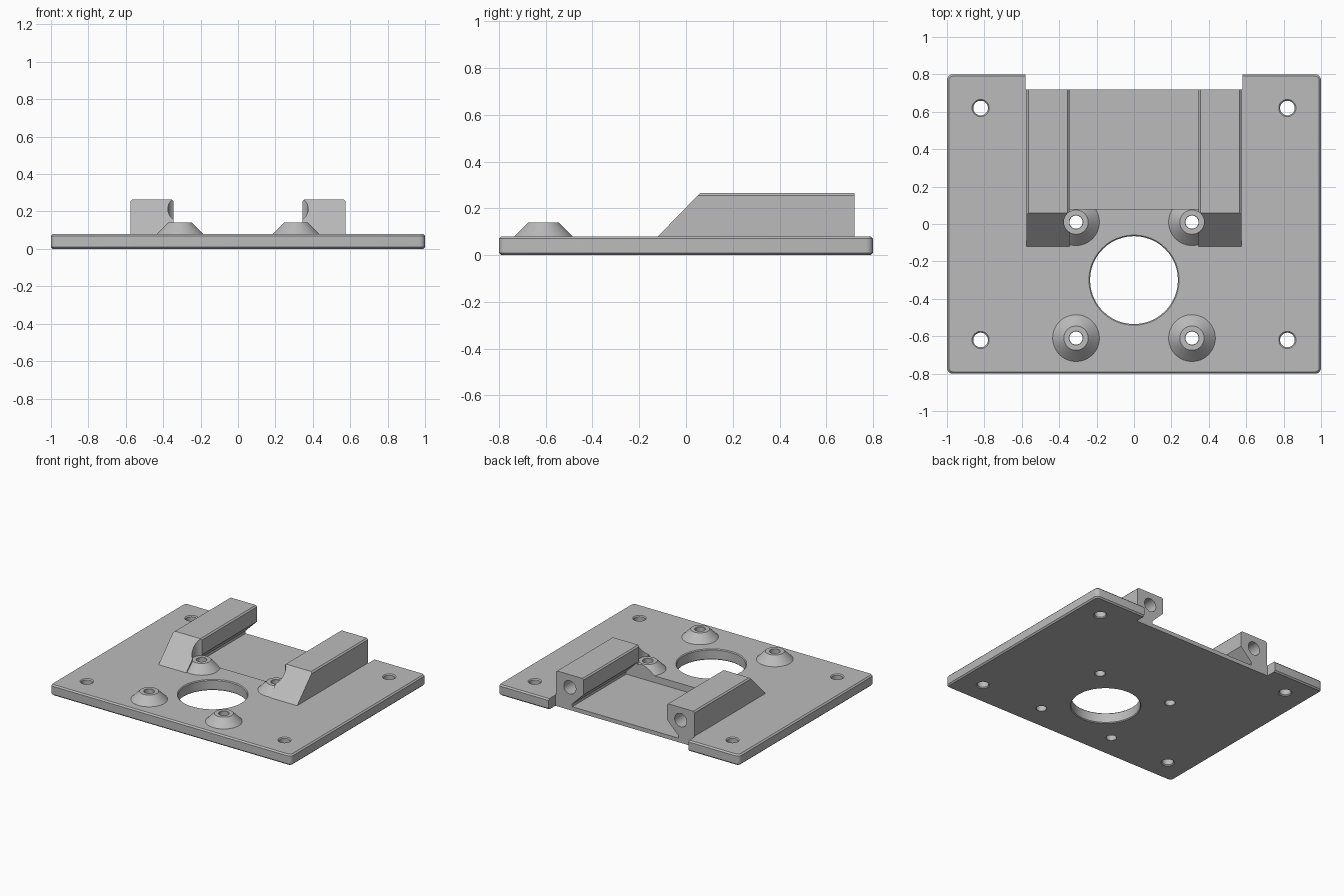
import bpy, bmesh, math

if "Cube" in bpy.data.objects:
    bpy.data.objects.remove(bpy.data.objects["Cube"], do_unlink=True)

grey = bpy.data.materials.new("plain grey")
grey.use_nodes = True
colour = (0.5, 0.5, 0.5, 1)
grey.diffuse_color = colour
grey.node_tree.nodes["Principled BSDF"].inputs["Base Color"].default_value = colour

PLATE_TOP = 0.08
POST_TOP = 0.14
POSTS = [(x, y) for x in (-0.31, 0.31) for y in (-0.61, 0.01)]
SCREWS = [(x, y) for x in (-0.82, 0.82) for y in (-0.62, 0.62)]


def finish(name, bm):
    bmesh.ops.recalc_face_normals(bm, faces=bm.faces)
    mesh = bpy.data.meshes.new(name)
    bm.to_mesh(mesh)
    bm.free()
    mesh.materials.append(grey)
    obj = bpy.data.objects.new(name, mesh)
    bpy.context.collection.objects.link(obj)
    return obj


def prism(name, points, offset):
    """Extrude a flat outline along an offset vector."""
    bm = bmesh.new()
    face = bm.faces.new([bm.verts.new(p) for p in points])
    out = bmesh.ops.extrude_face_region(bm, geom=[face])
    moved = [v for v in out["geom"] if isinstance(v, bmesh.types.BMVert)]
    bmesh.ops.translate(bm, verts=moved, vec=offset)
    return finish(name, bm)


def lathe(name, profile, x, y, sides=48):
    """Stack rings of (radius, height) into a closed solid."""
    bm = bmesh.new()
    rings = []
    for r, z in profile:
        angles = [math.tau * i / sides for i in range(sides)]
        rings.append([bm.verts.new((x + r * math.cos(a), y + r * math.sin(a), z)) for a in angles])
    for low, high in zip(rings, rings[1:]):
        for i in range(sides):
            j = (i + 1) % sides
            bm.faces.new((low[i], low[j], high[j], high[i]))
    bm.faces.new(rings[0])
    bm.faces.new(rings[-1])
    return finish(name, bm)


def bevel(obj, width, segments, rule):
    """Bevel the edges whose two end points satisfy the rule."""
    bm = bmesh.new()
    bm.from_mesh(obj.data)
    edges = [e for e in bm.edges if rule(e.verts[0].co, e.verts[1].co)]
    bmesh.ops.bevel(bm, geom=edges, offset=width, segments=segments,
                    profile=0.5, affect='EDGES')
    bm.to_mesh(obj.data)
    bm.free()


def cut(obj, cutters):
    """Subtract the cutters and keep the resulting mesh."""
    for cutter in cutters:
        mod = obj.modifiers.new("cut", 'BOOLEAN')
        mod.operation = 'DIFFERENCE'
        mod.solver = 'EXACT'
        mod.object = cutter
    bpy.context.view_layer.update()
    graph = bpy.context.evaluated_depsgraph_get()
    mesh = bpy.data.meshes.new_from_object(obj.evaluated_get(graph))
    obj.modifiers.clear()
    obj.data = mesh


def hole(x, y, r, top, chamfer):
    """Through-hole cutter with chamfered mouths."""
    c = chamfer
    return lathe("hole_cutter", [(r + c, -0.02), (r + c, 0), (r, c),
                 (r, top - c), (r + c, top), (r + c, top + 0.3)], x, y)


# Cutters: dovetail channel, centre opening, screw holes, post holes
half = [(0.44, 0.03), (0.44, 0.05), (0.33, 0.16), (0.33, 0.4)]
outline = half + [(-x, z) for x, z in reversed(half)]
channel = prism("channel_cutter", [(x, 0.08, z) for x, z in outline], (0, 0.9, 0))
centre = hole(0, -0.3, 0.235, PLATE_TOP, 0.006)
screw_holes = [hole(x, y, 0.039, PLATE_TOP, 0.007) for x, y in SCREWS]
post_holes = [hole(x, y, 0.035, POST_TOP, 0.002) for x, y in POSTS]
clearances = [lathe("clearance_cutter", [(0.065, POST_TOP), (0.065, 0.5)], x, y) for x, y in POSTS]

# Base plate with a notch in its back edge
side = [(1, -0.8), (1, 0.8), (0.58, 0.8), (0.58, 0.72)]
outline = side + [(-x, y) for x, y in reversed(side)]
plate = prism("base_plate", [(x, y, 0) for x, y in outline], (0, 0, PLATE_TOP))
bevel(plate, 0.03, 4, lambda a, b: abs(a.z - b.z) > 0.05
      and (abs(a.x) > 0.9 or a.y > 0.79 and abs(a.x) > 0.9))
bevel(plate, 0.01, 1, lambda a, b: abs(a.z - b.z) < 0.001
      and not (abs(a.x) < 0.6 and abs(b.x) < 0.6))
cut(plate, [channel, centre] + screw_holes + post_holes)

# Conical standoffs
posts = []
for x, y in POSTS:
    name = ("front" if y < -0.3 else "back") + ("_left" if x > 0 else "_right") + "_standoff"
    post = lathe(name, [(0.13, PLATE_TOP - 0.005), (0.125, PLATE_TOP), (0.065, POST_TOP)], x, y)
    cutters = [h for h, p in zip(post_holes, POSTS) if p == (x, y)]
    cut(post, cutters + ([channel] if y > 0 - 0.3 else []))
    posts.append(post)

# Side rails with sloping fronts, undercut inside and bored from the back
rails, bores = [], []
for label, s in (("left", 1), ("right", -1)):
    profile = [(-0.125, 0.075), (0.72, 0.075), (0.72, 0.265), (0.06, 0.265)]
    rail = prism(label + "_rail", [(0.345 * s, y, z) for y, z in profile], (0.23 * s, 0, 0))
    bevel(rail, 0.01, 1, lambda a, b: min(a.z, b.z) > 0.26 and abs(a.y - b.y) > 0.1)
    bore = lathe("bore_cutter", [(0.05, -0.3), (0.05, 0.3)], 0, 0)
    bore.rotation_euler.x = math.pi / 2
    bore.location = (0.46 * s, 0.72, 0.17)
    bores.append(bore)
    cut(rail, [channel, bore] + clearances)
    rails.append(rail)

# Remove the helpers
for helper in [channel, centre] + screw_holes + post_holes + clearances + bores:
    bpy.data.objects.remove(helper, do_unlink=True)

# Smooth the round walls and keep the edges crisp
bpy.ops.object.select_all(action='DESELECT')
for obj in [plate] + posts + rails:
    obj.select_set(True)
bpy.context.view_layer.objects.active = plate
bpy.ops.object.shade_smooth_by_angle(angle=math.radians(25))
